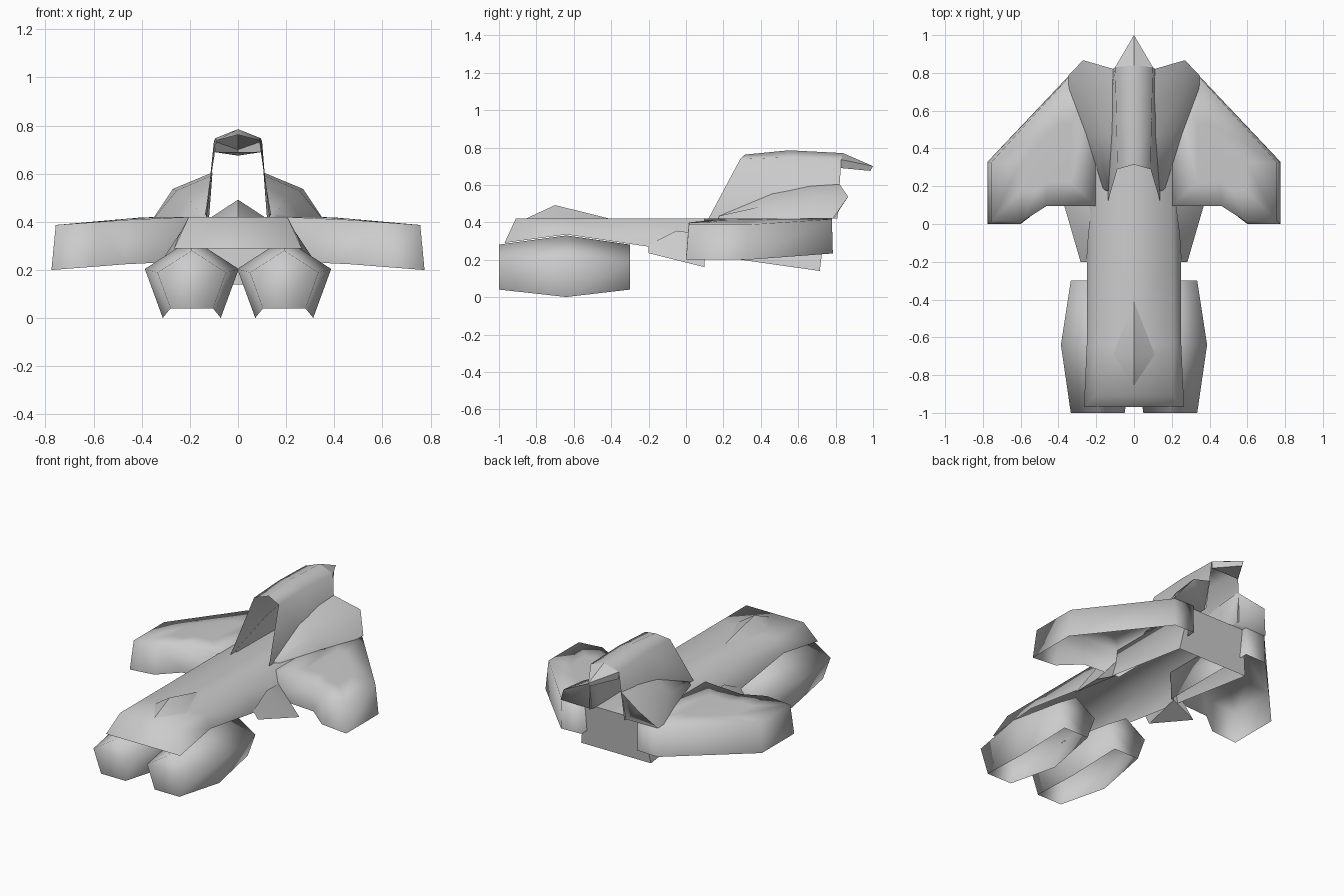
import bpy, math
from math import cos, sin, radians

if "Cube" in bpy.data.objects:
    bpy.data.objects.remove(bpy.data.objects["Cube"])


def build(name, verts, faces, mirror=False, angle=35):
    me = bpy.data.meshes.new(name)
    me.from_pydata(verts, [], faces)
    ob = bpy.data.objects.new(name, me)
    bpy.context.collection.objects.link(ob)
    bpy.ops.object.select_all(action='DESELECT')
    bpy.context.view_layer.objects.active = ob
    ob.select_set(True)
    bpy.ops.object.mode_set(mode='EDIT')
    bpy.ops.mesh.select_all(action='SELECT')
    bpy.ops.mesh.normals_make_consistent(inside=False)
    bpy.ops.object.mode_set(mode='OBJECT')
    bpy.ops.object.shade_smooth_by_angle(angle=radians(angle))
    if mirror:
        ob.modifiers.new("Mirror", 'MIRROR')
    return ob


def loft(name, rings, closed=True, caps=(0, -1), skip=(), **kw):
    """Join rings of equal length with quads; skip leaves out strips, caps lists closed ends."""
    n = len(rings[0])
    verts = [p for r in rings for p in r]
    faces = []
    for i in range(len(rings) - 1):
        for k in range(n if closed else n - 1):
            if k not in skip:
                a, b = i * n + k, i * n + (k + 1) % n
                faces.append((a, b, b + n, a + n))
    for c in caps:
        start = (c % len(rings)) * n
        faces.append(tuple(range(start, start + n)))
    return build(name, verts, faces, **kw)


def arch(base, shoulder, apex):
    """Symmetric five point section from half of it."""
    half = [base, shoulder]
    return [(-x, y, z) for x, y, z in half] + [apex] + half[::-1]


# Main hull: sloped nose, edge arched over the engines, open belly deepening to the rear
hull = []
for yt, yb, wb, zb in [(-.91, -.97, .265, .29), (-.64, -.64, .25, .335),
                       (-.2, -.2, .25, .27), (.75, .715, .25, .14)]:
    hull.append([(-.205, yt, .42), (.205, yt, .42), (wb, yb, zb), (-wb, yb, zb)])
loft("hull", hull, skip=(2,), angle=80)

# Engines: five sided barrels, open along the bottom
rings = []
for y, rx, rz in [(-1, .15, .133), (-.64, .205, .182), (-.3, .15, .133)]:
    rings.append([(.192 + rx * cos(radians(90 + 72 * k)), y,
                   .148 + rz * sin(radians(90 + 72 * k))) for k in range(5)])
loft("engine", rings, skip=(2,), mirror=True, angle=84)

# Swept wings: thick shells dropping towards the tip, open underneath
outline = [(.2, .1), (.47, .1), (.6, 0), (.775, 0), (.775, .33), (.345, .785), (.2, .785)]
bottom, top, crown = [], [], []
for x, y in outline:
    t = min(1, max(0, (x - .3) / .47))
    bottom.append((x, y, .237 - .037 * t))
    top.append((x - .018 * t, y + (.015 if y < .05 else -.005), .42 - .033 * t))
    crown.append((.45 + (x - .45) * .45, .32 + (y - .32) * .45, .42 - .02 * t))
loft("wing", [bottom, top, crown], caps=(-1,), mirror=True, angle=110)

# Tail tower: open arch
loft("tower", [arch((.138, .12, .42), (.088, .29, .738), (0, .315, .762)),
               arch((.133, .55, .42), (.093, .55, .748), (0, .55, .785)),
               arch((.125, .81, .42), (.1, .83, .735), (0, .84, .77))],
     closed=False, caps=(), angle=70)

# Pointed spike at the rear of the tower
build("tail_spike",
      [(-.1, .83, .69), (-.1, .83, .735), (0, .84, .77), (.1, .83, .735), (.1, .83, .69),
       (0, 1, .70), (0, .985, .675)],
      [(1, 2, 5), (2, 3, 5), (0, 1, 5, 6), (3, 4, 6, 5), (0, 6, 4)])

# Shoulder pods fanning out beside the tower
loft("shoulder_pod", [
    [(.13, .17, .42), (.135, .18, .435), (.155, .18, .435), (.165, .19, .42)],
    [(.125, .46, .42), (.115, .46, .552), (.205, .47, .5), (.255, .48, .42)],
    [(.12, .66, .42), (.108, .66, .593), (.255, .69, .53), (.345, .72, .42)],
    [(.12, .79, .42), (.106, .82, .605), (.27, .867, .537), (.348, .785, .42)]],
    mirror=True, angle=80)

# Diamond bump on the nose
build("nose_bump",
      [(0, -.41, .42), (.11, -.69, .42), (0, -.855, .42), (-.11, -.69, .42), (0, -.7, .492)],
      [(0, 1, 4), (1, 2, 4), (2, 3, 4), (3, 0, 4)])

# Small angled fins behind the engines
build("side_fin",
      [(.283, -.2, .235), (.37, .1, .16), (.25, -.2, .28), (.24, -.05, .355), (.22, .1, .335),
       (.22, .1, .24)],
      [(0, 1, 3, 2), (1, 4, 3), (1, 5, 4), (0, 5, 1)], mirror=True)
